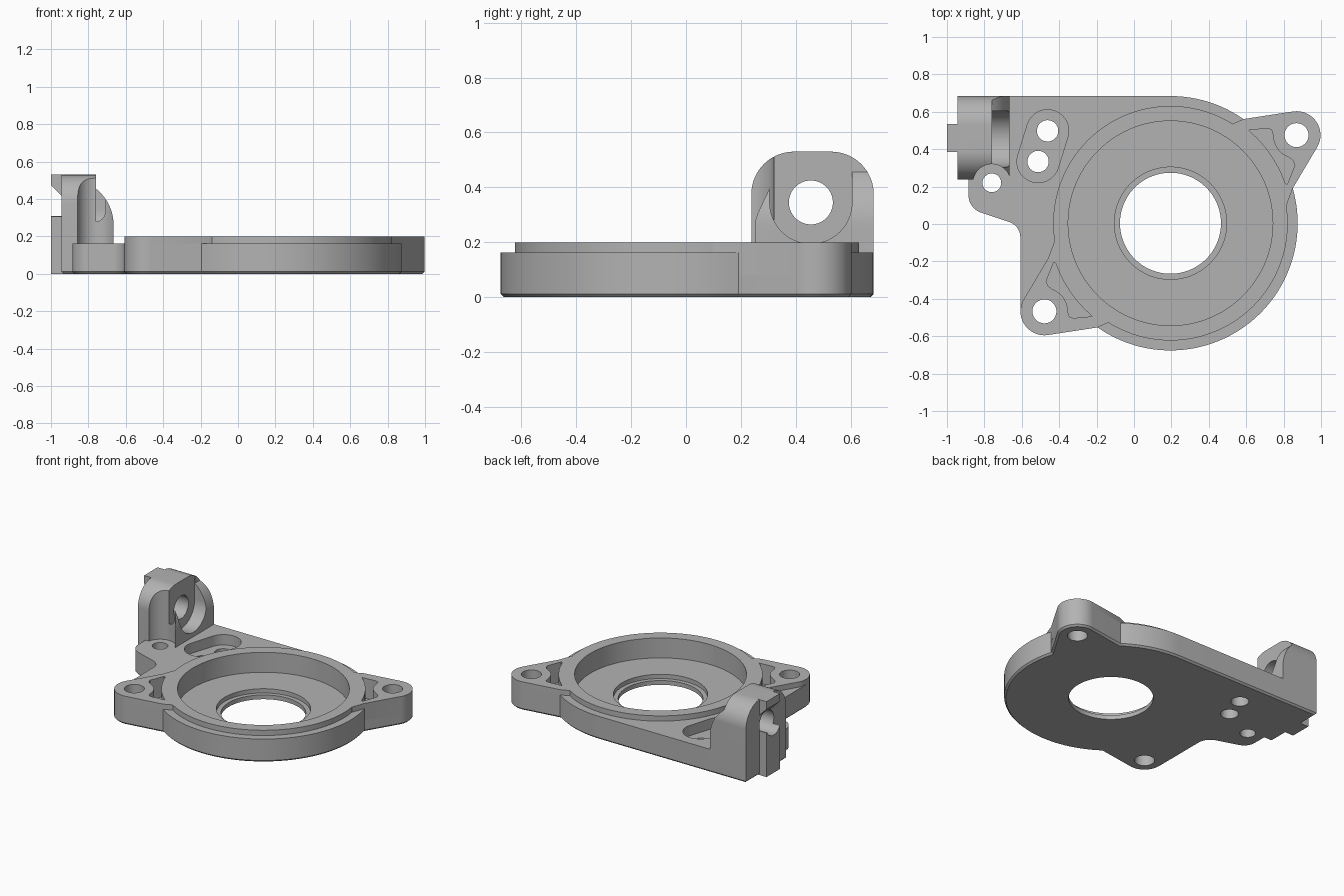
import bpy, bmesh
from math import sin, cos, radians, pi

cube = bpy.data.objects.get("Cube")
if cube:
    bpy.data.objects.remove(cube, do_unlink=True)

grey = bpy.data.materials.new("machined_grey")
grey.use_nodes = True
grey.diffuse_color = (0.45, 0.45, 0.45, 1)
grey.node_tree.nodes["Principled BSDF"].inputs["Base Color"].default_value = (0.45, 0.45, 0.45, 1)

CX, CY = 0.195, 0.004        # bearing axis
EAR = (0.674, 0.471)         # ear hole, measured from the bearing axis
TOP, STEP, FLOOR = 0.2, 0.163, 0.06


def arc(x, y, r, a0, a1, step=5):
    n = max(1, round(abs(a1 - a0) / step))
    angles = [radians(a0 + (a1 - a0) * i / n) for i in range(n + 1)]
    return [(x + r * cos(a), y + r * sin(a)) for a in angles]


def place(points, turn=1):
    """Move bearing-relative points to the model, turned half round if turn is -1."""
    return [(CX + turn * x, CY + turn * y) for x, y in points]


def prism(name, points, lo, hi, axis="z", chamfer=0):
    """Extrude a closed profile from lo to hi along an axis."""
    order = {"z": lambda u, v, w: (u, v, w),
             "x": lambda u, v, w: (w, u, v),
             "y": lambda u, v, w: (u, w, v)}[axis]
    bm = bmesh.new()
    face = bm.faces.new([bm.verts.new(order(u, v, lo)) for u, v in points])
    ext = bmesh.ops.extrude_face_region(bm, geom=[face], use_keep_orig=True)
    shift = order(0, 0, hi - lo)
    bmesh.ops.translate(bm, vec=shift, verts=[g for g in ext["geom"] if isinstance(g, bmesh.types.BMVert)])
    bmesh.ops.recalc_face_normals(bm, faces=bm.faces[:])
    if chamfer:
        rim = [e for e in bm.edges if all(abs(v.co.z - lo) < 1e-5 for v in e.verts)]
        bmesh.ops.bevel(bm, geom=rim, offset=chamfer, segments=1, affect="EDGES")
    mesh = bpy.data.meshes.new(name)
    bm.to_mesh(mesh)
    bm.free()
    mesh.materials.append(grey)
    obj = bpy.data.objects.new(name, mesh)
    bpy.context.collection.objects.link(obj)
    return obj


def disc(name, x, y, r, lo, hi, axis="z", step=5):
    return prism(name, arc(x, y, r, 0, 360, step)[:-1], lo, hi, axis)


def combine(target, tool, operation):
    mod = target.modifiers.new(operation.lower(), "BOOLEAN")
    mod.operation, mod.object, mod.solver = operation, tool, "EXACT"
    bpy.context.view_layer.objects.active = target
    bpy.ops.object.modifier_apply(modifier=mod.name)
    bpy.data.objects.remove(tool, do_unlink=True)


# Base plate outline: round housing, two ears and the bracket foot
ear_arc = arc(*EAR, 0.128, -30, 100)
outline = place(arc(0, 0, 0.68, -125, 16, 3) + ear_arc + arc(0, 0, 0.68, 55, 90, 3))
outline += [(-0.945, 0.684), (-0.945, 0.238), (-0.885, 0.238)]
outline += arc(-0.785, 0.155, 0.1, 180, 250) + arc(-0.693, -0.07, 0.085, 70, 0)
outline += [(-0.608, -0.467)] + place(ear_arc, -1)[6:]
body = prism("bearing_housing", outline, 0, STEP, chamfer=0.012)

# Raised bearing rim and raised ears
combine(body, disc("rim", CX, CY, 0.627, 0.1, TOP, step=3), "UNION")
for turn in (1, -1):
    ear = [(0.3, 0.2), (0.62, 0.095), (0.654, 0.187)] + ear_arc + [(0.39, 0.557), (0.33, 0.53)]
    combine(body, prism("ear", place(ear, turn), 0.08, TOP), "UNION")

# Pivot bracket: round-shouldered block with curved cheeks
side = [(0.684, 0.05)] + arc(0.529, 0.375, 0.155, 0, 90) + arc(0.393, 0.375, 0.155, 90, 180) + [(0.238, 0.05)]
bracket = prism("bracket", side, -0.945, -0.665, "x")
cheek = [(-1.1, 0), (-0.665, 0)] + arc(-0.915, 0.26, 0.25, 0, 51.5) + [(-0.76, 0.7), (-1.1, 0.7)]
combine(bracket, prism("cheek_shape", cheek, 0, 1, "y"), "INTERSECT")
channel = arc(0.455, 0.345, 0.15, 180, 360) + [(0.605, 0.7), (0.305, 0.7)]
combine(bracket, prism("channel", channel, -0.76, -0.6, "x"), "DIFFERENCE")
combine(bracket, disc("bolt_clearance", -0.76, 0.22, 0.1, STEP, 1), "DIFFERENCE")

# Outer key rib with a gap around the pivot hole
rib = prism("rib", [(-1, 0.385), (-0.93, 0.385), (-0.93, 0.535), (-1, 0.535)], 0, 0.53)
gap = [(-1.1, 0.31), (-0.945, 0.31), (-0.945, 0.42), (-1, 0.475), (-1.1, 0.475)]
combine(rib, prism("gap", gap, 0.3, 0.6, "y"), "DIFFERENCE")
combine(bracket, rib, "UNION")
combine(bracket, disc("pivot_hole", 0.455, 0.345, 0.08, -1.1, -0.6, "x"), "DIFFERENCE")
combine(body, bracket, "UNION")

# Stepped bearing bore
for radius, low in ((0.547, FLOOR), (0.3, 0.03), (0.27, -0.1)):
    combine(body, disc("bore", CX, CY, radius, low, 0.5, step=3), "DIFFERENCE")

# Ear holes and lightening pockets
for turn in (1, -1):
    pocket = arc(0, 0, 0.65, 50, 19) + [(0.625, 0.21), (0.665, 0.31), (0.655, 0.335)]
    pocket += arc(*EAR, 0.125, 250, 180) + [(0.54, 0.5), (0.52, 0.507)]
    combine(body, prism("pocket", place(pocket, turn), FLOOR, 0.5), "DIFFERENCE")
    hole = place([EAR], turn)[0]
    combine(body, disc("ear_hole", *hole, 0.064, -0.1, 0.5), "DIFFERENCE")

# Slotted recess and small through holes
slot = arc(-0.462, 0.498, 0.113, -17, 163) + arc(-0.513, 0.334, 0.113, 163, 343)
combine(body, prism("slot", slot, 0.09, 0.19), "DIFFERENCE")
for x, y, r in ((-0.462, 0.498, 0.057), (-0.513, 0.334, 0.057), (-0.76, 0.22, 0.05)):
    combine(body, disc("hole", x, y, r, -0.1, 0.19), "DIFFERENCE")

bpy.ops.object.select_all(action="DESELECT")
body.select_set(True)
bpy.context.view_layer.objects.active = body
bpy.ops.object.shade_smooth_by_angle(angle=radians(30))
